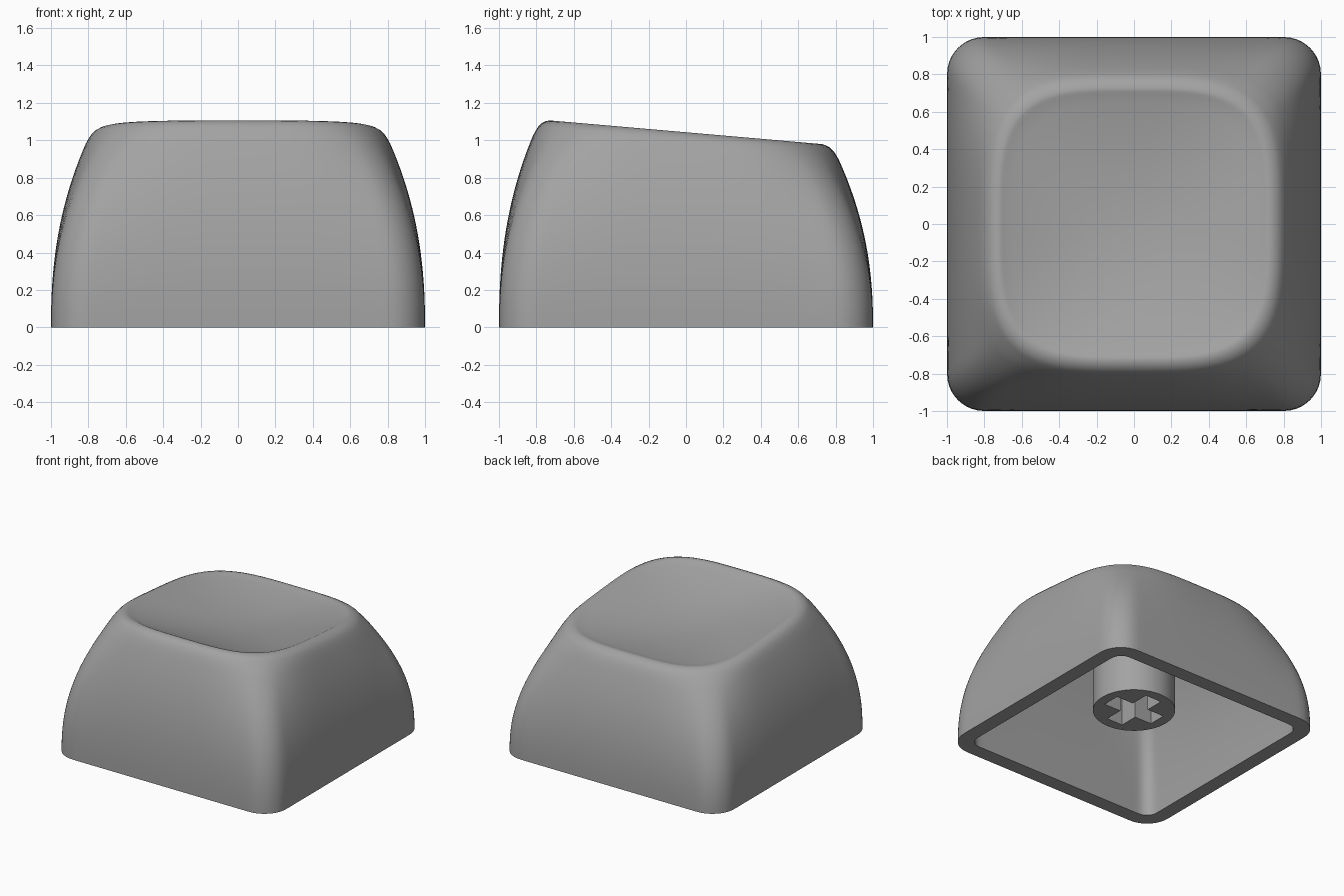
import bpy, bmesh, math

if "Cube" in bpy.data.objects:
    bpy.data.objects.remove(bpy.data.objects["Cube"])

SEG = 128
TOP = 1.043      # rim height at the centre line
TILT = 0.087     # the top drops towards the back
DISH = 0.10      # scoop depth
WALL = 0.12

grey = bpy.data.materials.new("mid grey")
grey.diffuse_color = (0.365, 0.365, 0.365, 1)
grey.use_nodes = True
grey.node_tree.nodes["Principled BSDF"].inputs["Base Color"].default_value = grey.diffuse_color


def rounded_square(a, r):
    """Distance to a unit rounded square at angle a."""
    c, s = abs(math.cos(a)), abs(math.sin(a))
    h = 1 - r
    if min(c, s) / max(c, s) <= h:
        return 1 / max(c, s)
    b = h * (c + s)
    return b + math.sqrt(max(b * b - 2 * h * h + r * r, 0))


def superellipse(a, n):
    return (abs(math.cos(a)) ** n + abs(math.sin(a)) ** n) ** (-1 / n)


def blend(k, r, n):
    """Section between a rounded square (k=0) and a bulged one (k=1)."""
    return lambda a: (1 - k) * rounded_square(a, r) + k * superellipse(a, n)


def half_width(z):
    return 1 - 0.2 * z ** 2.3


def ring(bm, w, z, shape):
    """Closed loop of half width w, its height scaled by the tilted top."""
    loop = []
    for i in range(SEG):
        t = 2 * math.pi * i / SEG
        a = t + 0.15 * math.sin(4 * t)      # more points at the corners
        d = w * shape(a)
        x, y = d * math.cos(a), d * math.sin(a)
        loop.append(bm.verts.new((x, y, z * (1 - TILT * y / TOP))))
    return loop


def finish(obj):
    obj.data.materials.clear()
    obj.data.materials.append(grey)
    bpy.ops.object.select_all(action='DESELECT')
    obj.select_set(True)
    bpy.context.view_layer.objects.active = obj
    bpy.ops.object.shade_smooth_by_angle(angle=math.radians(35))


# Hollow cap: ceiling, inner wall, bottom lip, outer wall, rim, dish in one loft
bm = bmesh.new()
loops = []

# sagging ceiling under the dish
ceiling = 0.92
w_top = half_width(ceiling) - WALL
for i in range(1, 8):
    u = i / 8
    loops.append(ring(bm, w_top * u, ceiling - DISH * (1 - u * u),
                      blend(u * u, 1, 6)))

# inner wall, from the ceiling down
for i in range(13):
    z = ceiling * (1 - i / 12)
    w = half_width(z)
    loops.append(ring(bm, w - WALL, z, blend((1 - w) / 0.2, 0.11, 6)))

# outer wall, bulging inwards as it rises, then the soft rim
outer = [(half_width(z), z) for z in [0.96 * i / 20 for i in range(21)]]
outer += [(0.804, 0.985), (0.790, 1.007), (0.771, 1.026), (0.748, 1.038),
          (0.727, 1.043), (0.711, 1.041), (0.697, 1.035)]
for w, z in outer:
    loops.append(ring(bm, w, z, blend(min((1 - w) / 0.2, 1), 0.2, 3.6)))

# scooped dish
for i in range(1, 14):
    u = 1 - i / 14
    n = 2 + 1.6 * u * u
    loops.append(ring(bm, 0.697 * u, 1.035 - DISH * (1 - u * u),
                      blend(1, 1, n)))

for lo, hi in zip(loops, loops[1:]):
    for i in range(SEG):
        j = (i + 1) % SEG
        bm.faces.new((lo[i], lo[j], hi[j], hi[i]))
for loop, z in ((loops[0], ceiling - DISH), (loops[-1], 1.035 - DISH)):
    pole = bm.verts.new((0, 0, z))
    for i in range(SEG):
        bm.faces.new((loop[i], loop[(i + 1) % SEG], pole))
bmesh.ops.recalc_face_normals(bm, faces=bm.faces)
mesh = bpy.data.meshes.new("cap_shell")
bm.to_mesh(mesh)
bm.free()
cap = bpy.data.objects.new("cap_shell", mesh)
bpy.context.collection.objects.link(cap)
finish(cap)

# Stem: round post with a cross-shaped socket, running up into the ceiling
curve = bpy.data.curves.new("stem", 'CURVE')
curve.dimensions = '2D'
curve.fill_mode = 'BOTH'
curve.extrude = 0.32


def outline(points):
    s = curve.splines.new('POLY')
    s.points.add(len(points) - 1)
    for p, (x, y) in zip(s.points, points):
        p.co = (x, y, 0, 1)
    s.use_cyclic_u = True


outline([(0.31 * math.cos(2 * math.pi * i / 64),
          0.31 * math.sin(2 * math.pi * i / 64)) for i in range(64)])
L, W = 0.227, 0.073
cross = []
for q in range(4):
    c, s = round(math.cos(q * math.pi / 2)), round(math.sin(q * math.pi / 2))
    for x, y in ((L, -W), (L, W), (W, W)):
        cross.append((x * c - y * s, x * s + y * c))
outline(cross)

stem = bpy.data.objects.new("stem", curve)
stem.location.z = 0.54
bpy.context.collection.objects.link(stem)
bpy.context.view_layer.objects.active = stem
stem.select_set(True)
cap.select_set(False)
bpy.ops.object.convert(target='MESH')
stem = bpy.context.view_layer.objects.active
bm = bmesh.new()
bm.from_mesh(stem.data)
bmesh.ops.remove_doubles(bm, verts=bm.verts, dist=0.0005)
bmesh.ops.recalc_face_normals(bm, faces=bm.faces)
bm.to_mesh(stem.data)
bm.free()
finish(stem)
